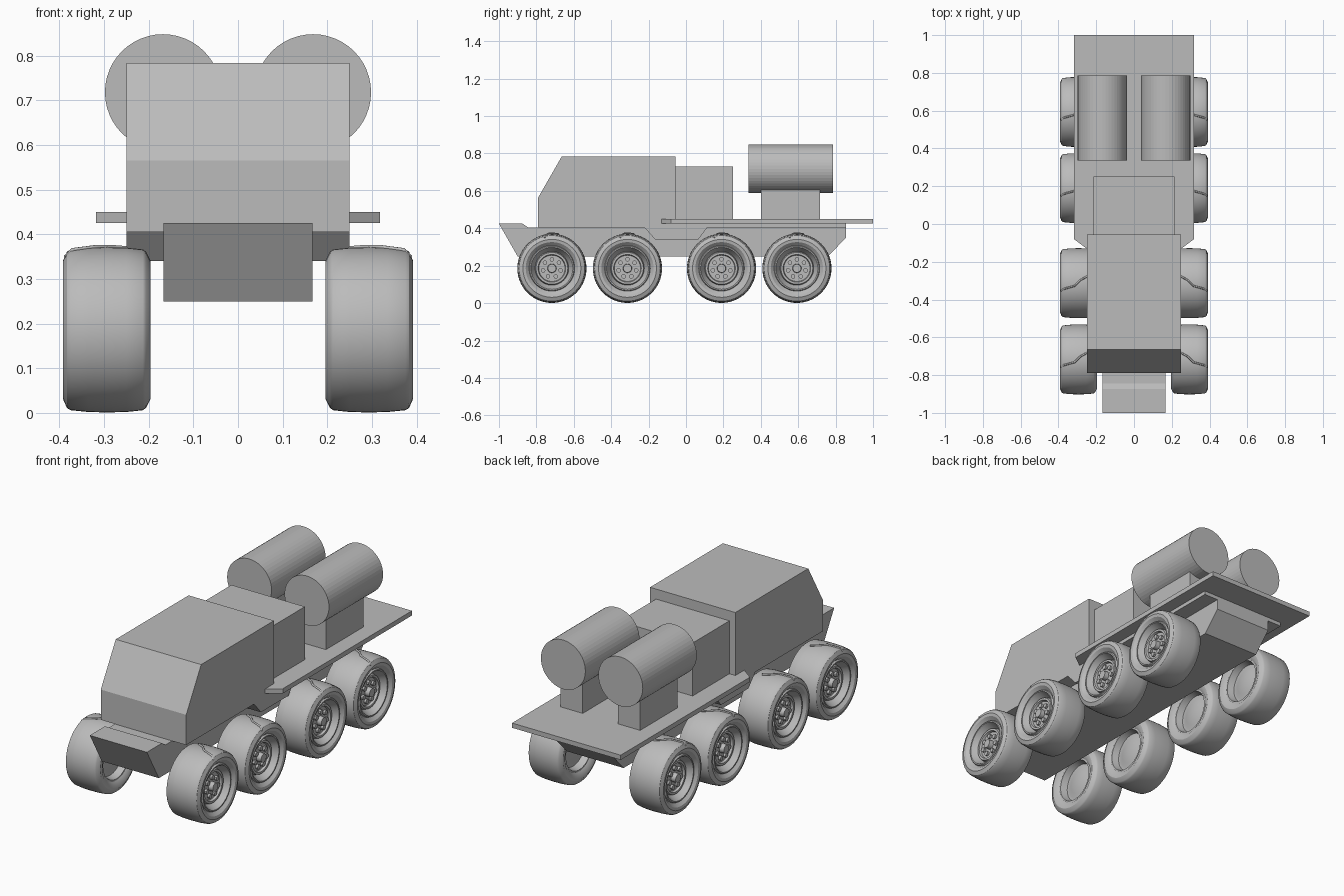
import bpy, bmesh, math
from mathutils import Matrix, Vector

cube = bpy.data.objects.get("Cube")
if cube:
    bpy.data.objects.remove(cube, do_unlink=True)

grey = bpy.data.materials.new("plain_grey")
grey.use_nodes = True
grey.diffuse_color = (0.5, 0.5, 0.5, 1)
grey.node_tree.nodes["Principled BSDF"].inputs["Base Color"].default_value = (0.5, 0.5, 0.5, 1)


def finish(name, bm, smooth=False):
    bmesh.ops.recalc_face_normals(bm, faces=bm.faces)
    mesh = bpy.data.meshes.new(name)
    bm.to_mesh(mesh)
    bm.free()
    mesh.materials.append(grey)
    ob = bpy.data.objects.new(name, mesh)
    bpy.context.collection.objects.link(ob)
    if smooth:
        bpy.ops.object.select_all(action='DESELECT')
        ob.select_set(True)
        bpy.context.view_layer.objects.active = ob
        bpy.ops.object.shade_smooth_by_angle(angle=math.radians(30))
    return ob


def prism(name, outline, direction):
    """Extrude a flat outline along a direction."""
    bm = bmesh.new()
    face = bm.faces.new([bm.verts.new(p) for p in outline])
    new = bmesh.ops.extrude_face_region(bm, geom=[face])["geom"]
    moved = [v for v in new if isinstance(v, bmesh.types.BMVert)]
    bmesh.ops.translate(bm, verts=moved, vec=direction)
    return finish(name, bm)


def side_prism(name, profile, half):
    return prism(name, [(-half, y, z) for y, z in profile], (2 * half, 0, 0))


def box(name, x0, x1, y0, y1, z0, z1):
    outline = [(x0, y0, z0), (x1, y0, z0), (x1, y1, z0), (x0, y1, z0)]
    return prism(name, outline, (0, 0, z1 - z0))


def add_cylinder(bm, radius, depth, centre, axis, segments):
    turn = Matrix.Rotation(math.pi / 2, 4, axis)
    bmesh.ops.create_cone(bm, cap_ends=True, segments=segments, radius1=radius, radius2=radius,
                          depth=depth, matrix=Matrix.Translation(centre) @ turn)


# Hull with raised nose lip and sloped tail
side_prism("hull", [(-1, .425), (-.874, .425), (-.845, .405), (.855, .405),
                    (.855, .35), (.76, .25), (-.9, .25)], .167)
side_prism("side_step", [(-.24, .425), (-.165, .34), (.065, .34), (.13, .425)], .25)
box("deck_support", -.25, .25, -.06, .855, .405, .425)

# Cabin, equipment box and rear deck
side_prism("cabin", [(-.79, .405), (-.79, .565), (-.665, .783), (-.056, .783), (-.056, .405)], .25)
box("equipment_box", -.215, .215, -.056, .252, .45, .73)
deck = [(-.318, 1), (-.318, -.08), (-.21, -.16), (.21, -.16), (.318, -.08), (.318, 1)]
prism("rear_deck", [(x, y, .425) for x, y in deck], (0, 0, .025))

# Twin tanks on pedestals
for side, label in ((1, "left"), (-1, "right")):
    cx = side * .168
    box(label + "_pedestal", cx - .065, cx + .065, .402, .716, .45, .62)
    bm = bmesh.new()
    add_cylinder(bm, .13, .452, (cx, .561, .718), 'X', 48)
    finish(label + "_tank", bm)

# Wheel section from outer hub, over the tread, to the inner rim: (x, radius)
SECTION = [(.37, 0), (.37, .022), (.345, .024), (.345, .07), (.357, .074), (.357, .085),
           (.34, .09), (.365, .105), (.38, .112), (.38, .118), (.372, .122), (.389, .14),
           (.392, .155), (.383, .175), (.375, .18), (.335, .184), (.294, .185), (.25, .184),
           (.213, .18), (.206, .175), (.196, .155), (.198, .135), (.21, .118), (.21, .11),
           (.245, .1), (.245, .085), (.235, .06), (.23, 0)]
HUB = .186
NUTS = 7


def wheel(name, side, y):
    bm = bmesh.new()
    verts = [bm.verts.new((x, 0, r)) for x, r in SECTION]
    edges = [bm.edges.new(pair) for pair in zip(verts, verts[1:])]
    bmesh.ops.spin(bm, geom=verts + edges, cent=(0, 0, 0), axis=(1, 0, 0),
                   angle=math.tau, steps=56, use_duplicate=False)
    bmesh.ops.remove_doubles(bm, verts=bm.verts, dist=.0005)
    # Ring of wheel nuts
    for i in range(NUTS):
        a = math.tau * i / NUTS
        add_cylinder(bm, .012, .014, (.35, .048 * math.sin(a), .048 * math.cos(a)), 'Y', 12)
    bmesh.ops.transform(bm, matrix=Matrix.Translation((0, y, HUB)) @ Matrix.Diagonal((side, 1, 1, 1)),
                        verts=bm.verts)
    finish(name, bm, True)


def air_line(name, side, y):
    """Thin line lying over the top of the tyre."""
    path = [(.25, .035, .183), (.285, .015, .186), (.315, -.015, .186),
            (.37, -.03, .179), (.386, -.04, .163)]
    curve = bpy.data.curves.new(name, 'CURVE')
    curve.dimensions = '3D'
    curve.bevel_depth = .005
    curve.bevel_resolution = 1
    curve.use_fill_caps = True
    spline = curve.splines.new('POLY')
    spline.points.add(len(path) - 1)
    for point, (px, py, pz) in zip(spline.points, path):
        point.co = (side * px, y + py, HUB + pz, 1)
    curve.materials.append(grey)
    ob = bpy.data.objects.new(name, curve)
    bpy.context.collection.objects.link(ob)


# Eight wheels in four pairs
for side, label in ((1, "left"), (-1, "right")):
    for number, y in enumerate((-.717, -.313, .19, .593), 1):
        wheel(f"{label}_wheel_{number}", side, y)
        air_line(f"{label}_air_line_{number}", side, y)
